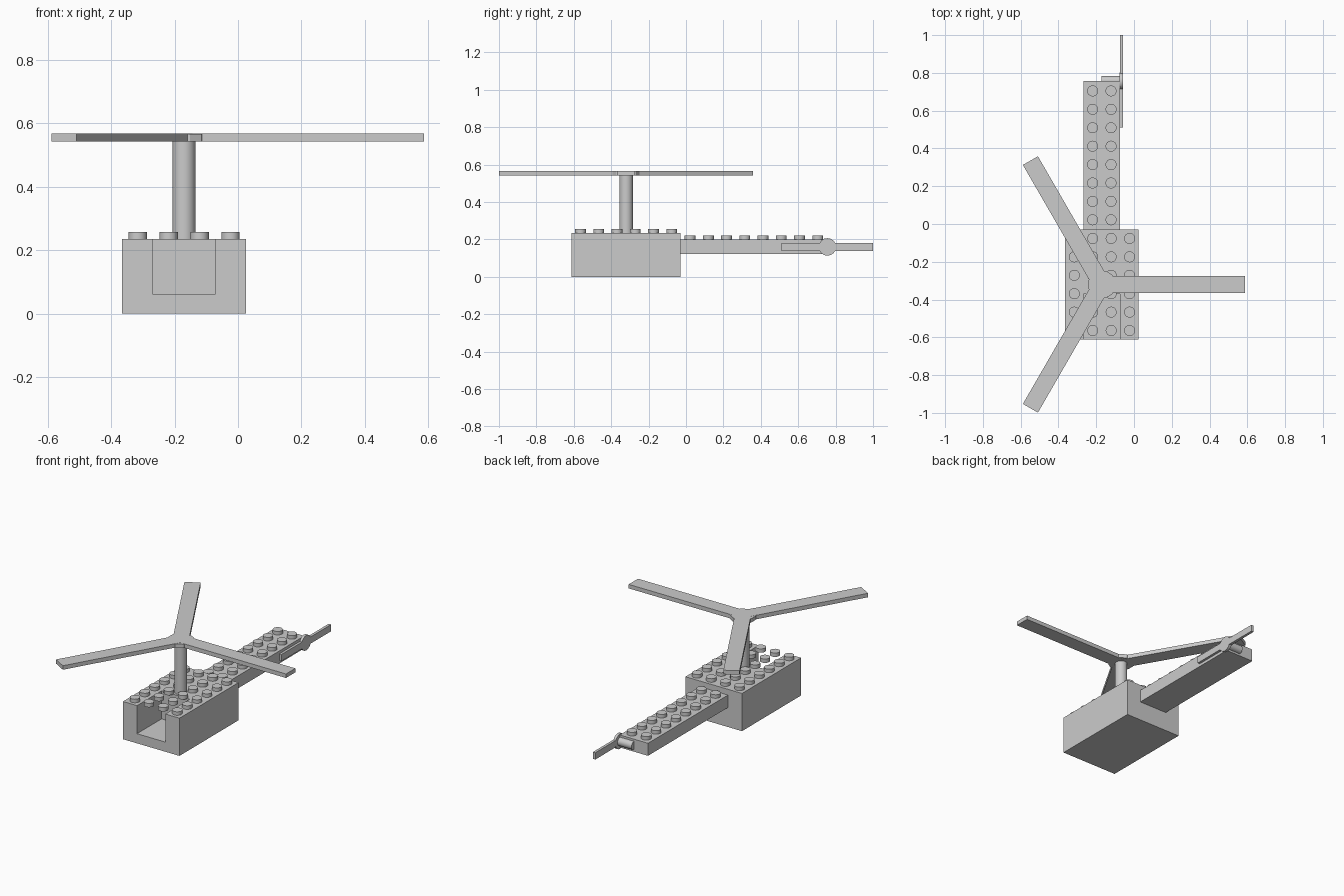
import bpy
import bmesh
from math import pi, radians
from mathutils import Matrix, Vector

cube = bpy.data.objects.get("Cube")
if cube:
    bpy.data.objects.remove(cube, do_unlink=True)

grey = bpy.data.materials.new("light_grey")
grey.use_nodes = True
grey.diffuse_color = (0.6, 0.6, 0.6, 1)
grey.node_tree.nodes["Principled BSDF"].inputs["Base Color"].default_value = grey.diffuse_color

PITCH = 0.0975
CENTRE = Vector((-0.17, -0.32, 0))


def finish(bm, name, smooth=False):
    mesh = bpy.data.meshes.new(name)
    bm.to_mesh(mesh)
    bm.free()
    mesh.materials.append(grey)
    obj = bpy.data.objects.new(name, mesh)
    bpy.context.collection.objects.link(obj)
    if smooth:
        bpy.ops.object.select_all(action='DESELECT')
        obj.select_set(True)
        bpy.context.view_layer.objects.active = obj
        bpy.ops.object.shade_smooth_by_angle(angle=radians(35))
    return obj


def add_box(bm, low, high):
    low, high = Vector(low), Vector(high)
    matrix = Matrix.Translation((low + high) / 2) @ Matrix.Diagonal((*(high - low), 1))
    bmesh.ops.create_cube(bm, size=1, matrix=matrix)


def box(name, low, high):
    bm = bmesh.new()
    add_box(bm, low, high)
    return finish(bm, name)


def add_cylinder(bm, centre, radius, depth, sides, turn=Matrix()):
    bmesh.ops.create_cone(bm, cap_ends=True, segments=sides, radius1=radius, radius2=radius,
                          depth=depth, matrix=Matrix.Translation(centre) @ turn)


def studs(name, columns, rows, first, z):
    bm = bmesh.new()
    for i in range(columns):
        for j in range(rows):
            add_cylinder(bm, (first[0] + i * PITCH, first[1] + j * PITCH, z + 0.01), 0.029, 0.024, 24)
    return finish(bm, name, True)


# Cabin block with the cockpit opening cut from its front and top
cabin = box("cabin", (-0.365, -0.612, 0), (0.025, -0.03, 0.235))
cutter = box("cockpit_cutter", (-0.268, -0.7, 0.06), (-0.073, -0.37, 0.3))
cutter.hide_render = True
cutter.hide_viewport = True
cut = cabin.modifiers.new("cockpit", 'BOOLEAN')
cut.operation = 'DIFFERENCE'
cut.solver = 'EXACT'
cut.object = cutter
studs("cabin_studs", 4, 6, (-0.316, -0.564), 0.235)

# Tail boom
box("tail_boom", (-0.268, -0.032, 0.121), (-0.073, 0.757, 0.199))
studs("tail_studs", 2, 8, (-0.219, 0.022), 0.199)

# Main rotor: mast, twelve-sided hub and three blades
bm = bmesh.new()
add_cylinder(bm, CENTRE + Vector((0, 0, 0.39)), 0.036, 0.31, 32)
finish(bm, "mast", True)

bm = bmesh.new()
add_cylinder(bm, CENTRE + Vector((0, 0, 0.5545)), 0.075, 0.024, 12, Matrix.Rotation(pi / 12, 4, 'Z'))
finish(bm, "rotor_hub")

for k in range(3):
    blade = box(f"rotor_blade_{k + 1}", (0, -0.046, 0.542), (0.757, 0.046, 0.567))
    blade.location = CENTRE
    blade.rotation_euler.z = k * 2 * pi / 3

# Tail rotor: axle, round hub and a two-ended blade
sideways = Matrix.Rotation(pi / 2, 4, 'Y')
bm = bmesh.new()
add_cylinder(bm, (-0.121, 0.757, 0.16), 0.026, 0.102, 24, sideways)
finish(bm, "tail_axle", True)
bm = bmesh.new()
add_cylinder(bm, (-0.067, 0.756, 0.16), 0.047, 0.017, 16, sideways)
finish(bm, "tail_rotor_hub", True)
box("tail_rotor_blade", (-0.075, 0.511, 0.139), (-0.058, 1.0, 0.181))
